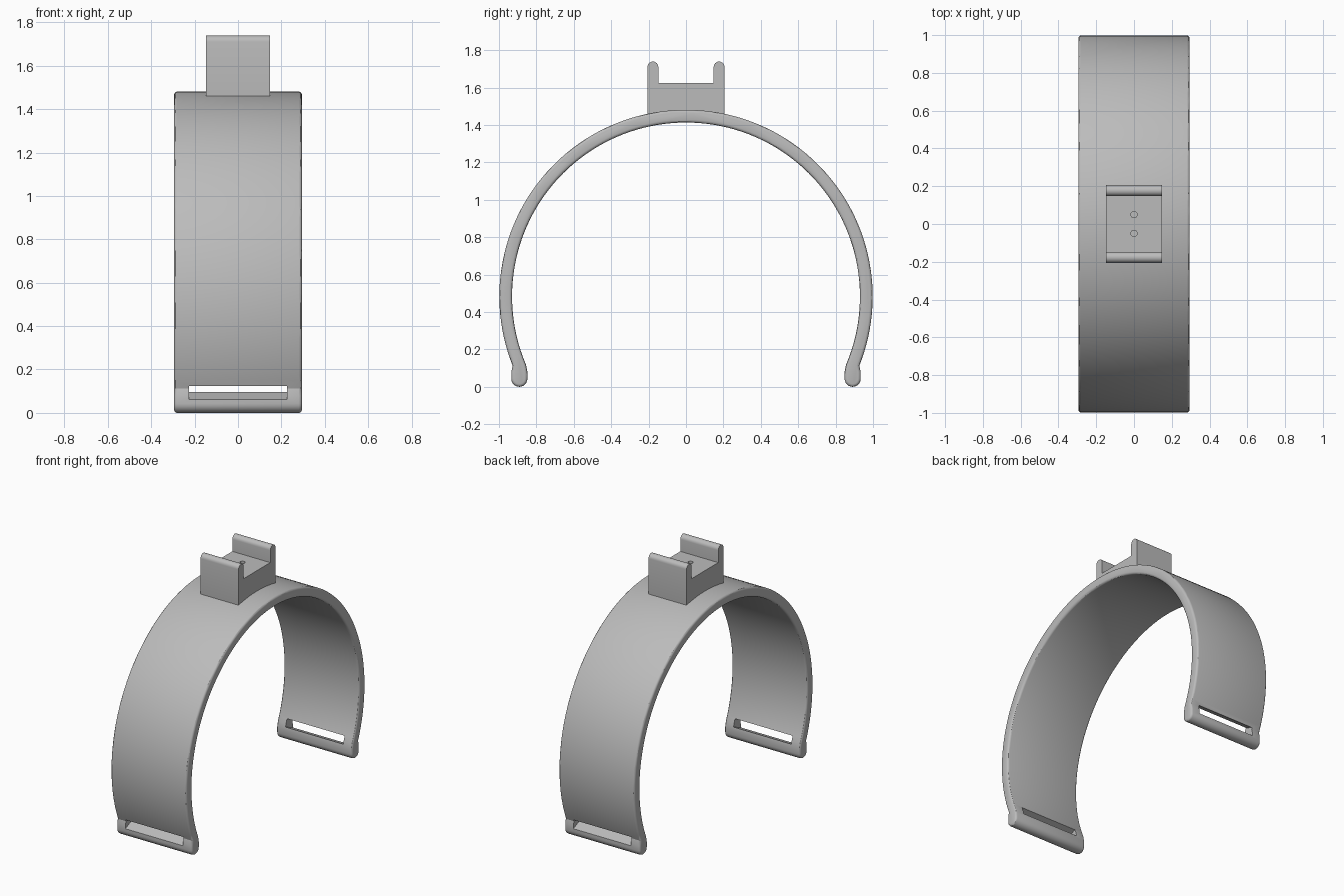
import bpy
import bmesh
from math import sin, cos, pi, radians, atan2
from mathutils import Matrix

if "Cube" in bpy.data.objects:
    bpy.data.objects.remove(bpy.data.objects["Cube"], do_unlink=True)

grey = bpy.data.materials.new("plain grey")
grey.use_nodes = True
grey.diffuse_color = (0.5, 0.5, 0.5, 1)
grey.node_tree.nodes["Principled BSDF"].inputs["Base Color"].default_value = grey.diffuse_color

CENTRE_Z = 0.483


def make_object(name, bm):
    bmesh.ops.recalc_face_normals(bm, faces=bm.faces)
    mesh = bpy.data.meshes.new(name)
    bm.to_mesh(mesh)
    bm.free()
    mesh.materials.append(grey)
    obj = bpy.data.objects.new(name, mesh)
    bpy.context.collection.objects.link(obj)
    return obj


def extrude_profile(name, points, half_width, rim=0):
    """Extrude a closed (y, z) outline along x, rounding its rims if asked."""
    bm = bmesh.new()
    face = bm.faces.new([bm.verts.new((-half_width, y, z)) for y, z in points])
    grown = bmesh.ops.extrude_face_region(bm, geom=[face])["geom"]
    new_verts = [g for g in grown if isinstance(g, bmesh.types.BMVert)]
    bmesh.ops.translate(bm, verts=new_verts, vec=(2 * half_width, 0, 0))
    if rim:
        edges = [e for e in bm.edges if abs(e.verts[0].co.x - e.verts[1].co.x) < 1e-5]
        bmesh.ops.bevel(bm, geom=edges, offset=rim, segments=3, profile=0.5, affect='EDGES')
    return make_object(name, bm)


def arc(cy, cz, radius, start, end, steps):
    angles = [radians(start + (end - start) * i / steps) for i in range(steps + 1)]
    return [(cy + radius * cos(a), cz + radius * sin(a)) for a in angles]


def cut(target, cutter):
    mod = target.modifiers.new("cut", 'BOOLEAN')
    mod.operation = 'DIFFERENCE'
    mod.solver = 'EXACT'
    mod.object = cutter
    bpy.context.view_layer.objects.active = target
    bpy.ops.object.modifier_apply(modifier=mod.name)
    bpy.data.objects.remove(cutter, do_unlink=True)


def mirrored(half):
    return half + [(-y, z) for y, z in reversed(half)]


# Band: half outline from the crown, round the end bead, back up the inside
outer = arc(0, CENTRE_Z, 0.998, 90, -21.8, 48)
bead = [(0.934, 0.08)] + arc(0.891, 0.043, 0.043, 0, -180, 12) + [(0.848, 0.08)]
inner = arc(0, CENTRE_Z, 0.93, -23, 90, 48)
half = outer + bead + inner
outline = half + [(-y, z) for y, z in reversed(half[1:-1])]
band = extrude_profile("band", outline, 0.295, rim=0.015)

# Strap slots, running radially through both ends
for side in (-1, 1):
    bm = bmesh.new()
    tilt = atan2(0.11 - CENTRE_Z, side * 0.891)
    matrix = (Matrix.Translation((0, side * 0.891, 0.11)) @ Matrix.Rotation(tilt, 4, 'X')
              @ Matrix.Diagonal((0.45, 0.3, 0.055, 1)))
    bmesh.ops.create_cube(bm, size=1, matrix=matrix)
    cut(band, make_object("slot_cutter", bm))

# Holder: cradle with two round-topped prongs, its underside following the band
prong = arc(0.177, 1.71, 0.029, 0, 180, 12)
underside = arc(0, CENTRE_Z, 0.985, 78, 90, 6)
cradle = [underside[0], (0.206, 1.46)] + prong + [(0.148, 1.625)]
cradle_outline = mirrored(cradle) + [(-y, z) for y, z in underside[1:-1]] + underside[:0:-1]
holder = extrude_profile("holder", cradle_outline, 0.148)

# Two small holes in the cradle floor
for y in (-0.05, 0.05):
    bm = bmesh.new()
    bmesh.ops.create_cone(bm, cap_ends=True, segments=20, radius1=0.017, radius2=0.017,
                          depth=0.2, matrix=Matrix.Translation((0, y, 1.62)))
    cut(holder, make_object("hole_cutter", bm))

# Smooth curves, crisp edges
for obj in (band, holder):
    bpy.ops.object.select_all(action='DESELECT')
    obj.select_set(True)
    bpy.context.view_layer.objects.active = obj
    bpy.ops.object.shade_smooth_by_angle(angle=radians(30))
